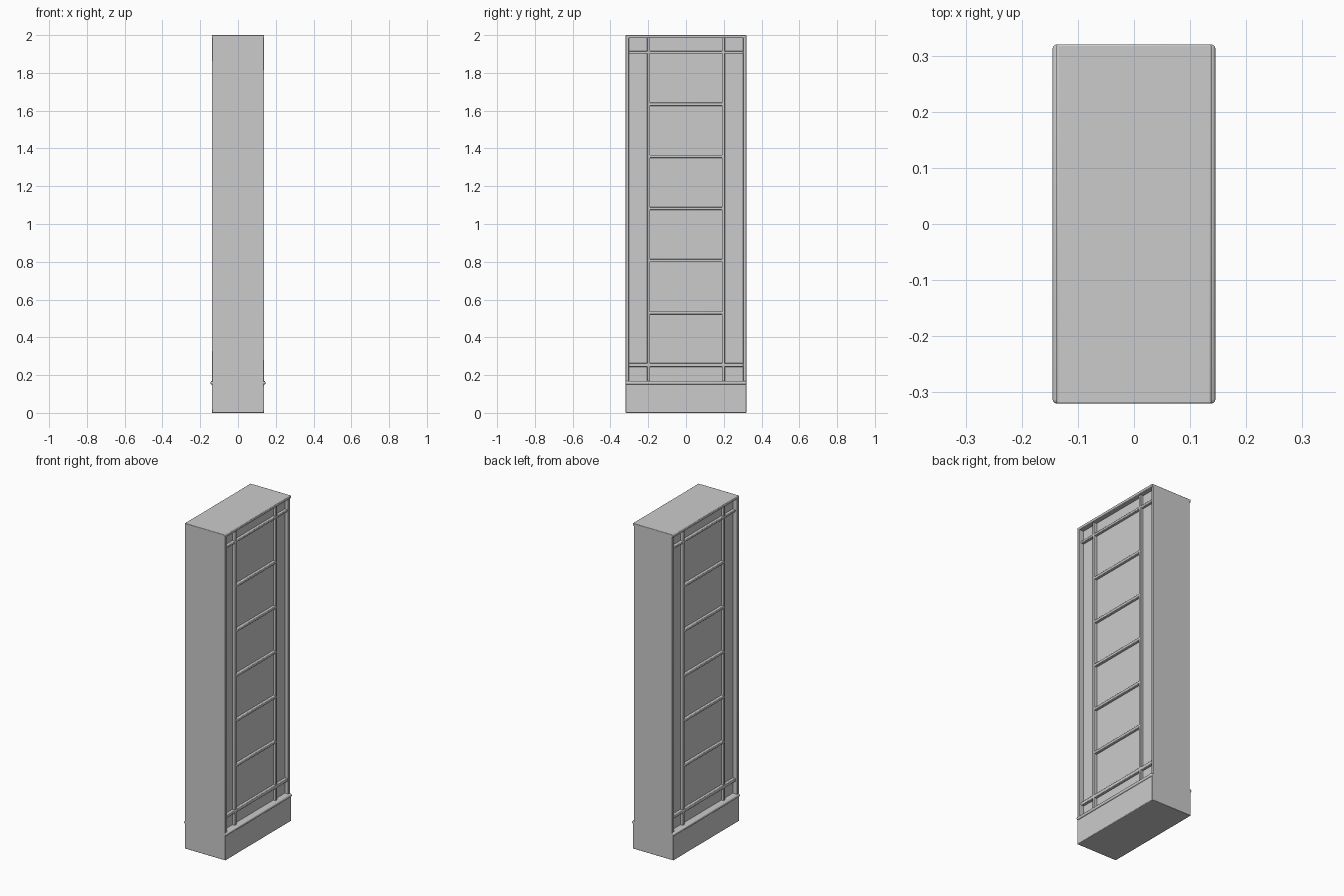
import bpy

if "Cube" in bpy.data.objects:
    bpy.data.objects.remove(bpy.data.objects["Cube"])

HX, HY = 0.138, 0.32      # half depth and half width of the case
LATTICE = 0.124           # set-back of rails, stiles and shelves
CORE = 0.107              # half depth of the recessed panels


def box(name, x, y, z, bevel=0.003, segments=2):
    """Box from (min, max) ranges, with softened edges."""
    bpy.ops.mesh.primitive_cube_add(size=1, location=[(a + b) / 2 for a, b in (x, y, z)])
    ob = bpy.context.object
    ob.name = name
    ob.scale = [b - a for a, b in (x, y, z)]
    bpy.ops.object.transform_apply(location=False, rotation=False, scale=True)
    m = ob.modifiers.new("soft_edges", 'BEVEL')
    m.width, m.segments = bevel, segments
    bpy.ops.object.shade_smooth_by_angle()
    return ob


def deep(h):
    return (-h, h)


# base plinth and top board
box("plinth", deep(HX), deep(HY), (0, 0.16))
box("top_board", deep(HX), deep(HY), (1.984, 2.0))

# end panels closing the front and back
box("front_end_panel", deep(HX), (-HY, -0.302), (0.15, 1.992))
box("back_end_panel", deep(0.131), (0.302, HY), (0.15, 1.992))

# rounded moulding over the plinth, both open sides
box("plinth_moulding", deep(0.145), deep(HY), (0.15, 0.169), 0.007, 3)

# recessed side pilasters with a stile along the shelf opening
for s, side in ((-1, "front"), (1, "back")):
    box(side + "_pilaster_core", deep(CORE), sorted((s * 0.20, s * 0.31)), (0.16, 1.99))
    box(side + "_stile", deep(LATTICE), sorted((s * 0.19, s * 0.206)), (0.16, 1.99))

# recessed frieze strips above and below the shelves
box("upper_frieze", deep(CORE), deep(0.20), (1.908, 1.99))
box("lower_frieze", deep(CORE), deep(0.20), (0.16, 0.252))

# horizontal rails across the full width
box("upper_rail", deep(LATTICE), deep(0.305), (1.902, 1.916))
box("lower_rail", deep(LATTICE), deep(0.305), (0.244, 0.264))

# shallow panel field shared by both sides, and the shelf bars
box("panel_field", deep(CORE), deep(0.195), (0.25, 1.91))
for i in range(5):
    z = 0.53 + i * 0.276
    box("shelf_%d" % (i + 1), deep(LATTICE), deep(0.195), (z - 0.008, z + 0.008))
